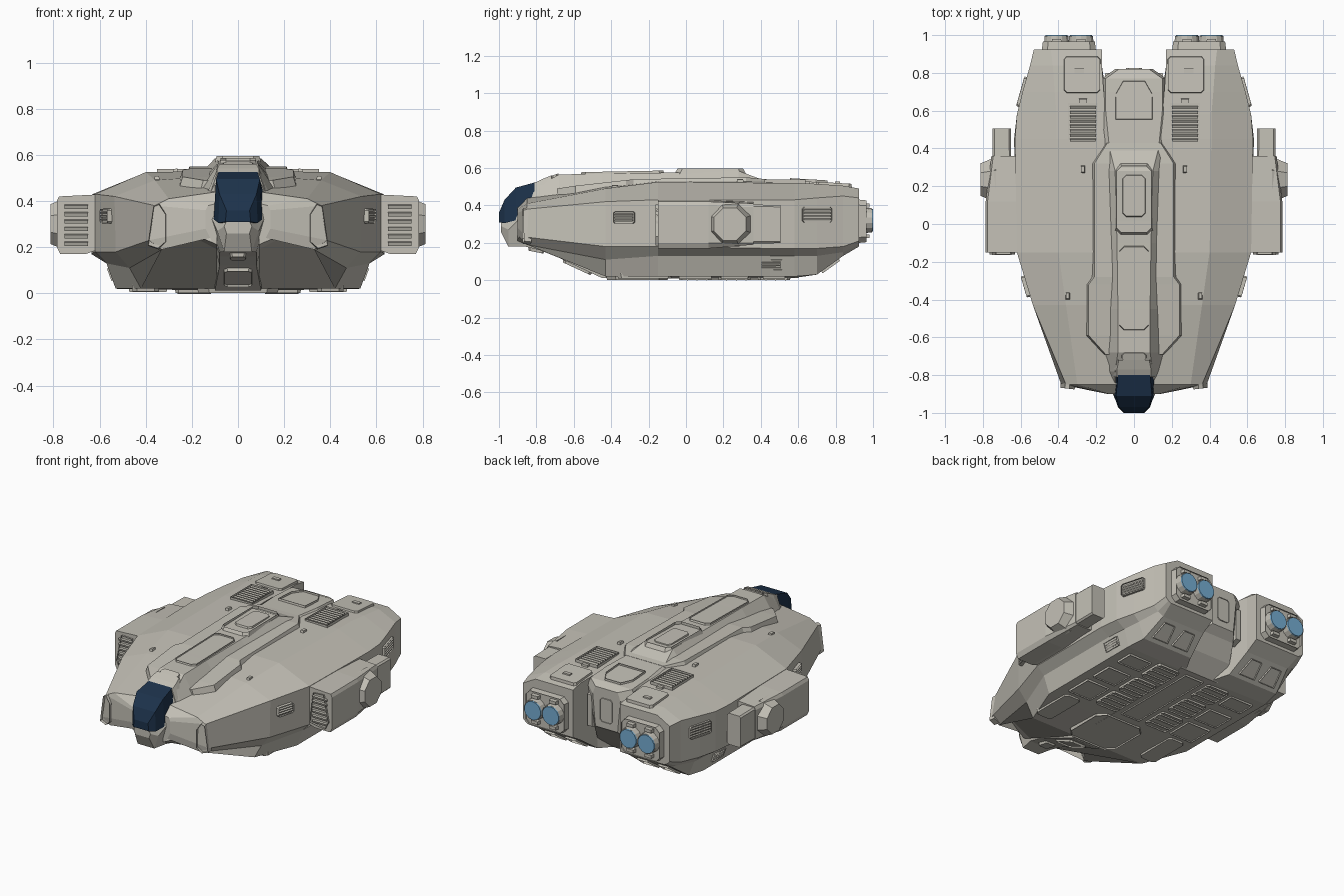
import bpy, bmesh, math
from mathutils import Vector, Matrix


def paint(name, rgb):
    m = bpy.data.materials.new(name)
    m.diffuse_color = (*rgb, 1)
    return m


HULL = paint("hull_grey", (0.55, 0.53, 0.47))
GLASS = paint("dark_glass", (0.012, 0.032, 0.07))
GLOW = paint("engine_blue", (0.18, 0.42, 0.65))


def finish(name, bm, mirror=True, mat=HULL):
    bmesh.ops.recalc_face_normals(bm, faces=bm.faces)
    me = bpy.data.meshes.new(name)
    bm.to_mesh(me)
    bm.free()
    me.materials.append(mat)
    ob = bpy.data.objects.new(name, me)
    bpy.context.collection.objects.link(ob)
    if mirror:
        ob.modifiers.new("mirror", 'MIRROR')
    return ob


def loft(name, sections, mirror=True, mat=HULL):
    """Skin closed (x, z) rings placed along y; without mirror each ring is half of a symmetric one."""
    bm = bmesh.new()
    rings = []
    for y, pts in sections:
        if not mirror:
            pts = pts + [(-x, z) for x, z in reversed(pts)]
        rings.append([bm.verts.new((x, y, z)) for x, z in pts])
    n = len(rings[0])
    for a, b in zip(rings, rings[1:]):
        for i in range(n):
            j = (i + 1) % n
            bm.faces.new((a[i], a[j], b[j], b[i]))
    bm.faces.new(rings[0])
    bm.faces.new(rings[-1])
    return finish(name, bm, mirror, mat)


def frame(loc, normal, up):
    z = Vector(normal).normalized()
    y = Vector(up)
    y = (y - z * y.dot(z)).normalized()
    x = y.cross(z)
    return Matrix.Translation(loc) @ Matrix((x, y, z)).transposed().to_4x4()


def rect(w, h, c=0.0):
    """Rectangle outline, optionally with cut corners."""
    a, b = w / 2, h / 2
    if not c:
        return [(-a, -b), (a, -b), (a, b), (-a, b)]
    return [(c - a, -b), (a - c, -b), (a, c - b), (a, b - c), (a - c, b), (c - a, b), (-a, b - c), (-a, c - b)]


def ngon(r, n):
    return [(r * math.cos((i + .5) * math.tau / n), r * math.sin((i + .5) * math.tau / n)) for i in range(n)]


def panel(name, loc, normal, outline, h, taper=1.0, rim=0, recess=0, slats=0, up=(0, 0, 1), mirror=True, mat=HULL):
    """Raised plate on a surface, with optional sunken middle and slats."""
    bm = bmesh.new()
    lo = [bm.verts.new((x, y, -.02)) for x, y in outline]
    hi = [bm.verts.new((x * taper, y * taper, h)) for x, y in outline]
    n = len(lo)
    for i in range(n):
        bm.faces.new((lo[i], lo[(i + 1) % n], hi[(i + 1) % n], hi[i]))
    bm.faces.new(lo[::-1])
    top = bm.faces.new(hi)
    if rim:
        bmesh.ops.inset_region(bm, faces=[top], thickness=rim)
        for v in top.verts:
            v.co.z -= recess
    w = max(p[0] for p in outline) * 2 - 2 * rim
    d = max(p[1] for p in outline) * 2 - 2 * rim
    for i in range(slats):
        t = (i + .5) / slats - .5
        m = Matrix.Translation((0, t * d, h - recess * .5)) @ Matrix.Rotation(.35, 4, 'X')
        bmesh.ops.create_cube(bm, size=1, matrix=m @ Matrix.Diagonal((w, d / slats * .5, recess * .9, 1)))
    bm.transform(frame(loc, normal, up))
    return finish(name, bm, mirror, mat)


UP, DOWN, FRONT, BACK, SIDE = (0, 0, 1), (0, 0, -1), (0, -1, 0), (0, 1, 0), (1, 0, 0)
Y = (0, 1, 0)

# Faceted side hull, one half mirrored, undercut between prong and nose
loft("side_hull", [
    (-.90, [(.09, .21), (.11, .22), (.12, .24), (.14, .28), (.14, .36), (.13, .38), (.09, .39)]),
    (-.85, [(.09, .19), (.28, .29), (.33, .19), (.385, .23), (.36, .38), (.30, .41), (.09, .44)]),
    (-.43, [(.09, .02), (.42, .02), (.47, .11), (.53, .18), (.535, .42), (.36, .49), (.09, .51)]),
    (-.15, [(.09, .012), (.53, .02), (.57, .13), (.62, .18), (.62, .43), (.40, .525), (.09, .53)]),
    (.45, [(.09, .012), (.53, .02), (.57, .13), (.635, .17), (.63, .43), (.41, .52), (.09, .53)]),
    (.58, [(.09, .012), (.53, .02), (.56, .13), (.62, .17), (.62, .43), (.41, .52), (.15, .52)]),
    (.70, [(.15, .03), (.51, .03), (.55, .13), (.59, .17), (.59, .44), (.42, .515), (.16, .515)]),
    (.84, [(.17, .13), (.48, .13), (.52, .15), (.55, .18), (.55, .45), (.43, .505), (.17, .505)]),
    (.925, [(.17, .18), (.49, .18), (.51, .19), (.53, .21), (.53, .44), (.44, .49), (.17, .49)]),
])

# Central body running from chin to tail
loft("central_spine", [
    (-.99, [(.05, .31), (.06, .29), (.05, .26)]),
    (-.95, [(.08, .32), (.09, .27), (.06, .18)]),
    (-.86, [(.10, .42), (.13, .36), (.08, .18)]),
    (-.78, [(.10, .51), (.15, .40), (.08, .16)]),
    (-.68, [(.085, .565), (.16, .45), (.08, .12)]),
    (-.45, [(.085, .57), (.14, .50), (.10, .012)]),
    (-.10, [(.09, .575), (.14, .52), (.10, .01)]),
    (.28, [(.10, .585), (.15, .53), (.10, .01)]),
    (.40, [(.13, .54), (.17, .52), (.10, .01)]),
    (.60, [(.15, .53), (.17, .50), (.14, .012)]),
    (.70, [(.15, .525), (.17, .48), (.15, .10)]),
    (.77, [(.15, .52), (.17, .47), (.12, .20)]),
    (.82, [(.08, .50), (.10, .45), (.08, .24)]),
], mirror=False)

# Stepped deck either side of the spine
loft("shoulder_deck", [
    (-.69, [(.15, .49), (.17, .42)]), (-.59, [(.24, .505), (.26, .44)]),
    (-.32, [(.24, .535), (.26, .47)]), (-.28, [(.21, .54), (.23, .49)]),
    (.32, [(.21, .55), (.23, .5)]), (.43, [(.14, .54), (.16, .5)]),
], mirror=False)

# Cockpit glass and its collar
loft("cockpit_glass", [
    (-1.0, [(.05, .36), (.055, .31)]), (-.97, [(.08, .43), (.085, .305)]),
    (-.91, [(.095, .495), (.105, .32)]), (-.80, [(.085, .525), (.11, .43)]),
], mirror=False, mat=GLASS)
loft("cockpit_collar", [
    (-.81, [(.09, .52), (.125, .42)]), (-.77, [(.09, .54), (.135, .43)]), (-.72, [(.08, .56), (.14, .44)]),
], mirror=False)

# Spine hatches
panel("spine_hatch", (0, .13, .572), UP, rect(.21, .40, .03), .024, .88, .025, .018, up=Y, mirror=False)
panel("hatch_cover", (0, .15, .575), UP, rect(.13, .24, .02), .015, .9, up=Y, mirror=False)
panel("spine_plate", (0, -.34, .568), (0, -.02, 1), rect(.16, .46, .025), .014, .95, .015, .01, up=Y, mirror=False)
panel("nose_step", (0, -.70, .55), (0, -.35, 1), rect(.14, .05, .015), .014, .9, up=Y, mirror=False)
panel("tail_hatch", (0, .65, .522), (0, .06, 1), [(-.1, -.1), (.1, -.1), (.1, .04), (.06, .11), (-.06, .11), (-.1, .04)],
      .018, .95, .02, .012, up=Y, mirror=False)

# Upper vents, engine covers and small deck fins
panel("top_vent", (.27, .53, .52), UP, rect(.16, .22), .018, 1, .012, .016, 8, up=Y)
panel("vent_tab", (.27, .65, .515), UP, rect(.05, .03), .014, .8, up=Y)
panel("engine_cover", (.275, .79, .505), (0, .06, 1), rect(.2, .2, .015), .016, .94, up=Y)
panel("engine_cover_latch", (.29, .81, .515), UP, rect(.06, .03), .012, .8, up=Y)
for y, x, z in ((.29, .27, .522), (-.38, .35, .49)):
    panel("deck_fin", (x, y, z), (.1, 0, 1), rect(.03, .05), .018, .6, up=Y)

# Hull side vents
panel("front_side_vent", (.57, -.33, .335), (.96, -.28, 0), rect(.12, .065, .008), .014, .95, .01, .012, 3)
panel("rear_side_vent", (.592, .70, .35), (.96, .27, 0), rect(.17, .085, .01), .010, .95, .01, .009, 4)
panel("belly_side_vent", (.545, .455, .085), (.94, 0, -.34), rect(.12, .06), .014, .95, .01, .012, 3)

# Prong intakes at the bow
panel("bow_intake", (.345, -.85, .29), (.12, -1, 0), [(-.035, -.07), (.0, -.1), (.045, -.085), (.02, .09), (-.005, .1), (-.035, .055)],
      .022, .95, .012, .02)

# Side pods with intakes, octagonal hubs and rear arms
loft("side_pod", [
    (-.15, [(.58, .20), (.66, .17), (.77, .17), (.785, .20), (.785, .40), (.775, .42), (.58, .43)]),
    (.12, [(.58, .20), (.66, .17), (.77, .17), (.785, .20), (.785, .40), (.775, .42), (.58, .43)]),
    (.36, [(.58, .20), (.66, .19), (.74, .19), (.755, .20), (.755, .39), (.745, .41), (.58, .42)]),
])
panel("pod_intake", (.70, -.15, .295), FRONT, [(-.07, -.09), (.04, -.11), (.065, -.06), (.03, .11), (-.045, .105)],
      .012, 1, .014, .012, 6)
panel("pod_hub", (.75, .235, .30), SIDE, ngon(.13, 8), .062, .72)
panel("pod_arm", (.70, .34, .30), BACK, rect(.10, .21, .01), .165, .97)

# Twin engines on each side
panel("engine_block", (.345, .925, .315), BACK, rect(.29, .235, .03), .04, .95, .02, .01)
for x in (.28, .41):
    panel("engine_nozzle", (x, .95, .32), BACK, ngon(.07, 14), .045, .92, .006, .004)
    panel("engine_glow", (x, .98, .32), BACK, ngon(.063, 14), .02, .95, mat=GLOW)
    for z in (.235, .40):
        panel("engine_clamp", (x, .95, z), BACK, rect(.06, .025), .03, .8)
panel("tail_block", (0, .79, .36), BACK, rect(.10, .18, .015), .035, .85, .015, .012, mirror=False)
panel("tail_strut", (.135, .76, .32), BACK, rect(.04, .24), .04, .85)

# Sloped stern recesses beneath the engines
for x in (.26, .41):
    panel("stern_recess", (x, .77, .08), (0, .58, -.81), [(-.06, -.06), (.06, -.06), (.04, .06), (-.04, .06)],
          .012, .95, .014, .012)

# Underside plates, ramp and chin panel
panel("belly_ramp", (0, -.26, .013), DOWN, rect(.36, .34, .05), .012, .95, .025, .01, up=Y, mirror=False)
panel("belly_keel_plate", (0, .26, .012), DOWN, rect(.14, .62), .01, .95, .015, .008, up=Y, mirror=False)
for i, y in enumerate((.05, .26, .47)):
    panel("belly_plate", (.19, y, .013), DOWN, rect(.17, .18, .015), .011, .95, .012, .009, 3, up=Y)
    panel("belly_outer_plate", (.39, y, .015), DOWN, rect(.17, .18 - .03 * i), .009, .95, .012, .008, up=Y)
panel("belly_skid", (.40, -.22, .018), DOWN, rect(.12, .3, .02), .01, .95, up=Y)
panel("chin_panel", (0, -.58, .072), (0, -.42, -.91), rect(.13, .18, .015), .012, .9, .015, .009, up=Y, mirror=False)
panel("chin_sensor", (0, -.80, .165), (0, -.2, -1), rect(.08, .1, .01), .015, .8, up=Y, mirror=False)
